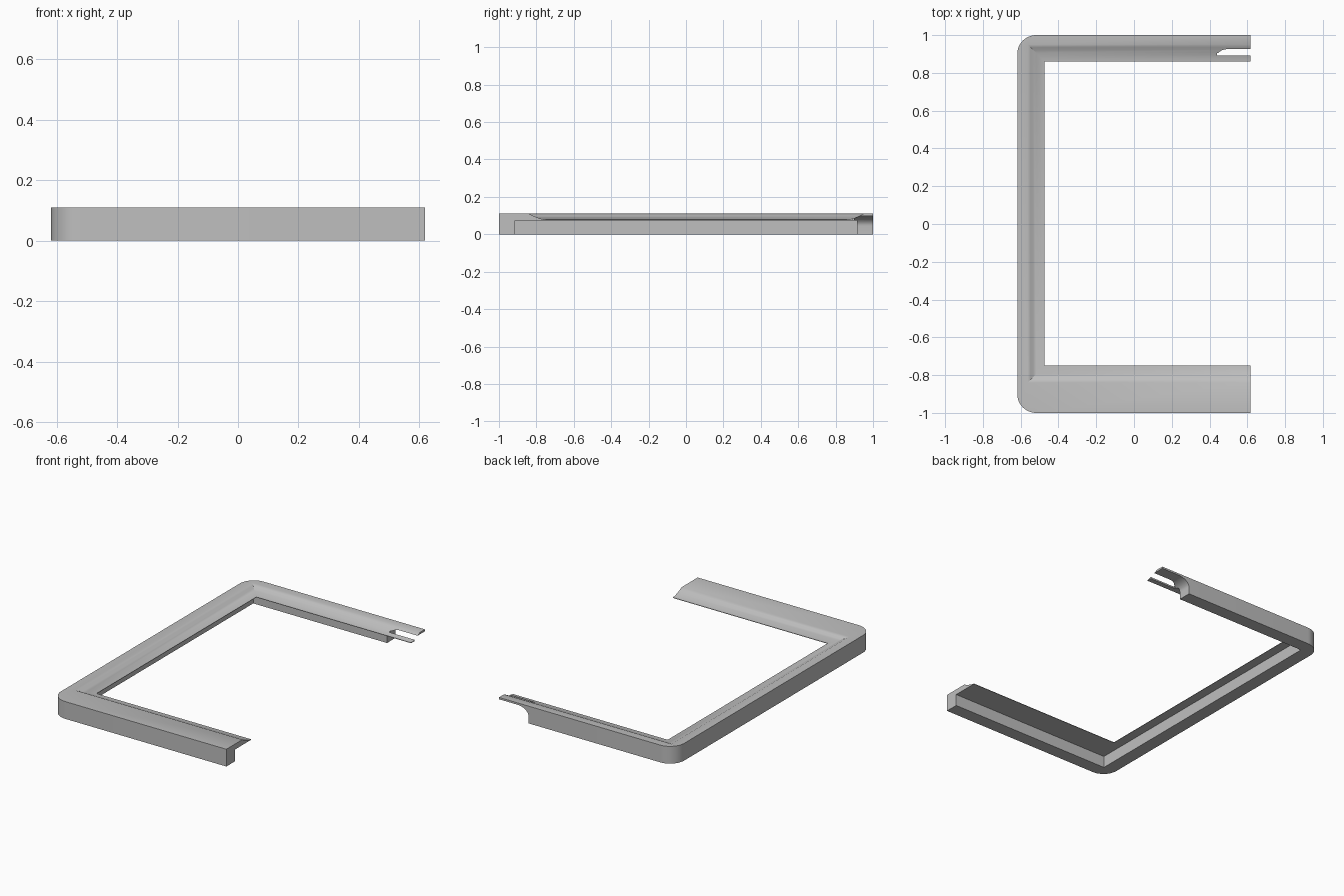
import bpy, bmesh
from math import sin, cos, pi, radians

cube = bpy.data.objects.get("Cube")
if cube:
    bpy.data.objects.remove(cube, do_unlink=True)

END_X, HALF_Y, HEIGHT = 0.618, 1.0, 0.11
WALL, LIP_Z, SLOPE, CORNER = 0.085, 0.075, 0.09, 0.1
FRONT, SIDE, BACK = 0.25, 0.145, 0.14      # reach of each arm inwards

grey = bpy.data.materials.new("plain grey")
grey.use_nodes = True
grey.diffuse_color = (0.52, 0.52, 0.52, 1)
grey.node_tree.nodes["Principled BSDF"].inputs["Base Color"].default_value = grey.diffuse_color


def make_object(name, bm):
    bmesh.ops.recalc_face_normals(bm, faces=bm.faces)
    mesh = bpy.data.meshes.new(name)
    bm.to_mesh(mesh)
    bm.free()
    mesh.materials.append(grey)
    obj = bpy.data.objects.new(name, mesh)
    bpy.context.collection.objects.link(obj)
    return obj


def profile(reach):
    """Inner side of the cross-section: (distance from outside, height)."""
    pts = [(WALL, 0), (WALL, LIP_Z), (reach, LIP_Z)]
    for i in range(7):
        t = 1 - i / 6
        pts.append((reach - SLOPE * (1 - t), LIP_Z + 0.003 + 0.032 * (1 - t) ** 1.5))
    return pts


def section(outer, inner):
    return [(*outer, HEIGHT), (*outer, 0)] + inner


def end_section(side, reach):
    inner = [(END_X, side * (HALF_Y - d), z) for d, z in profile(reach)]
    return section((END_X, side * HALF_Y), inner)


def corner_sections(side, reach):
    """Rounded outside, mitred inside."""
    inner = [(-END_X + s, side * (HALF_Y - d), z)
             for (d, z), (s, _) in zip(profile(reach), profile(SIDE))]
    out = []
    for i in range(13):
        a = pi / 2 * i / 12
        out.append(section((-END_X + CORNER * (1 - sin(a)),
                            side * (HALF_Y - CORNER * (1 - cos(a)))), inner))
    return out


# C-shaped trim: sweep the section along the three arms
rings = [end_section(-1, FRONT)] + corner_sections(-1, FRONT)
rings += corner_sections(1, BACK)[::-1] + [end_section(1, BACK)]
bm = bmesh.new()
loops = [[bm.verts.new(p) for p in ring] for ring in rings]
for a, b in zip(loops, loops[1:]):
    for i in range(len(a)):
        j = (i + 1) % len(a)
        bm.faces.new((a[i], a[j], b[j], b[i]))
bm.faces.new(loops[0])
bm.faces.new(loops[-1])
bmesh.ops.remove_doubles(bm, verts=bm.verts, dist=0.0001)
trim = make_object("trim_frame", bm)


def prism_cutter(name, outline, y0, y1):
    """Extrude an x-z outline along y."""
    bm = bmesh.new()
    face = bm.faces.new([bm.verts.new((x, y0, z)) for x, z in outline])
    new = bmesh.ops.extrude_face_region(bm, geom=[face])["geom"]
    bmesh.ops.translate(bm, vec=(0, y1 - y0, 0),
                        verts=[v for v in new if isinstance(v, bmesh.types.BMVert)])
    obj = make_object(name, bm)
    obj.hide_render = True
    return obj


# Back arm end: wall cut away with a rounded inside corner, and a slit in the lip
arc = [(0.49 - 0.08 * cos(pi / 2 * i / 10), 0.045 + 0.053 * sin(pi / 2 * i / 10))
       for i in range(11)]
wall_cut = prism_cutter("wall_cutter", [(0.7, -0.1), (0.41, -0.1)] + arc + [(0.7, 0.098)],
                        0.9, 1.1)
slit_cut = prism_cutter("slit_cutter", [(0.44, 0), (0.7, 0), (0.7, 0.2), (0.44, 0.2)],
                        0.893, 0.906)

bpy.ops.object.select_all(action='DESELECT')
bpy.context.view_layer.objects.active = trim
trim.select_set(True)
for cutter in (wall_cut, slit_cut):
    mod = trim.modifiers.new(cutter.name, 'BOOLEAN')
    mod.operation = 'DIFFERENCE'
    mod.solver = 'EXACT'
    mod.object = cutter
    bpy.ops.object.modifier_apply(modifier=mod.name)
    bpy.data.objects.remove(cutter, do_unlink=True)

bpy.ops.object.shade_smooth_by_angle(angle=radians(30))
